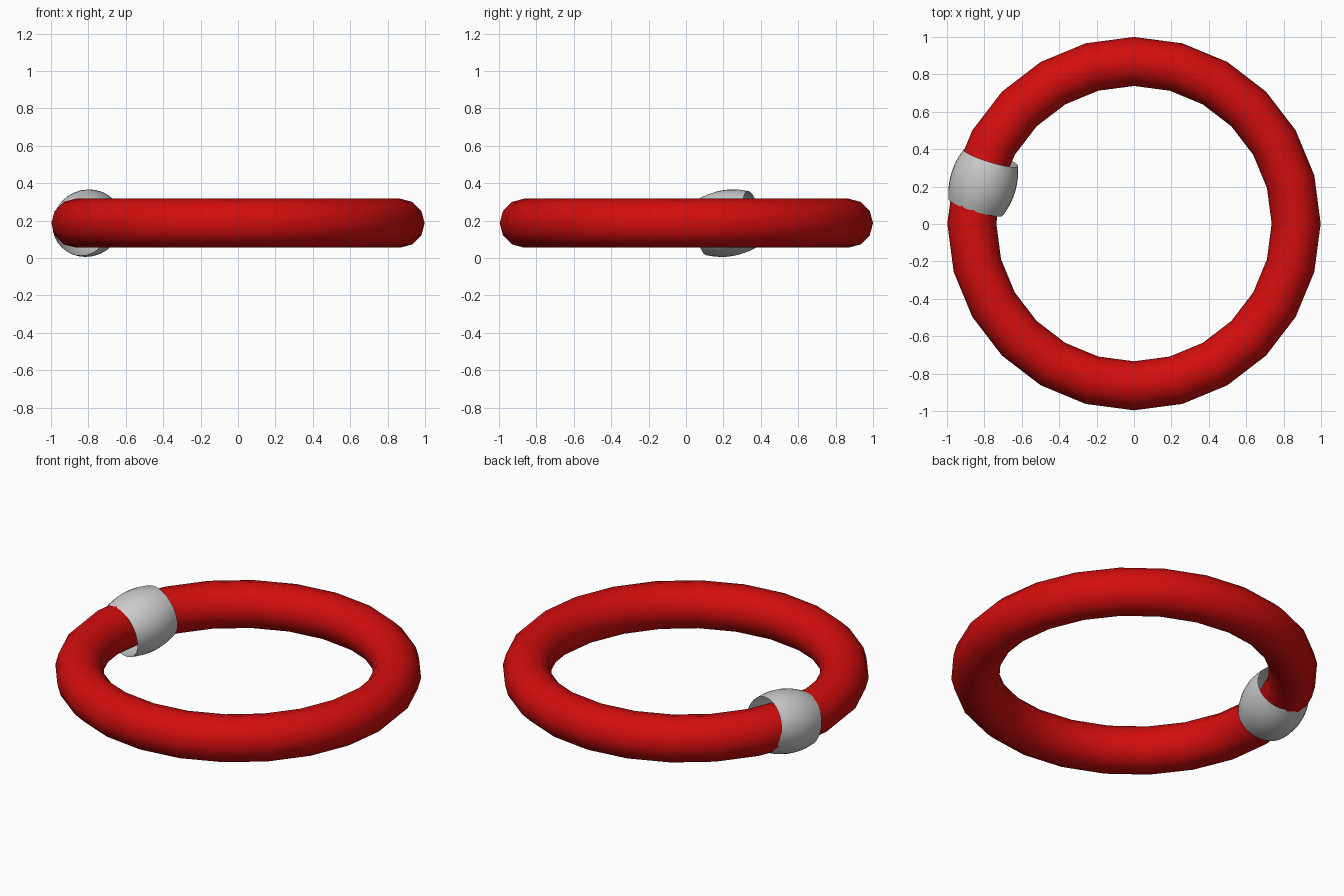
import bpy
from math import radians, pi, cos, sin
from mathutils import Vector

cube = bpy.data.objects.get("Cube")
if cube:
    bpy.data.objects.remove(cube)


def make_material(name, color):
    mat = bpy.data.materials.new(name)
    mat.use_nodes = True
    mat.diffuse_color = color
    mat.node_tree.nodes["Principled BSDF"].inputs["Base Color"].default_value = color
    return mat


def lathe(name, profile, segments, closed, mat):
    """Spin (radius, height) points around z."""
    verts, faces, n = [], [], len(profile)
    for s in range(segments):
        a = 2 * pi * s / segments
        verts += [(r * cos(a), r * sin(a), h) for r, h in profile]
    for s in range(segments):
        t = (s + 1) % segments
        for i in range(n if closed else n - 1):
            j = (i + 1) % n
            faces.append((s * n + i, t * n + i, t * n + j, s * n + j))
    mesh = bpy.data.meshes.new(name)
    mesh.from_pydata(verts, [], faces)
    mesh.materials.append(mat)
    mesh.shade_smooth()
    obj = bpy.data.objects.new(name, mesh)
    bpy.context.collection.objects.link(obj)
    return obj


red = make_material("red", (0.65, 0.004, 0.004, 1))
grey = make_material("light grey", (0.6, 0.6, 0.6, 1))

# Main ring: coarse torus
circle = [(0.867 + 0.131 * cos(k * pi / 6), 0.131 * sin(k * pi / 6)) for k in range(12)]
ring = lathe("ring", circle, 24, True, red)
ring.location = (0, 0.002, 0.186)

# Loose barrel-shaped clasp band, open at both ends
steps = 8
barrel = [(0.178 - 0.026 * (2 * k / steps - 1) ** 2, 0.28 * (k / steps - 0.5))
          for k in range(steps + 1)]
band = lathe("clasp_band", barrel, 32, False, grey)
axis = Vector((cos(radians(73)), sin(radians(73)), 0.16))
band.rotation_euler = axis.to_track_quat("Z", "Y").to_euler()
band.location = (-0.806, 0.222, 0.186)
